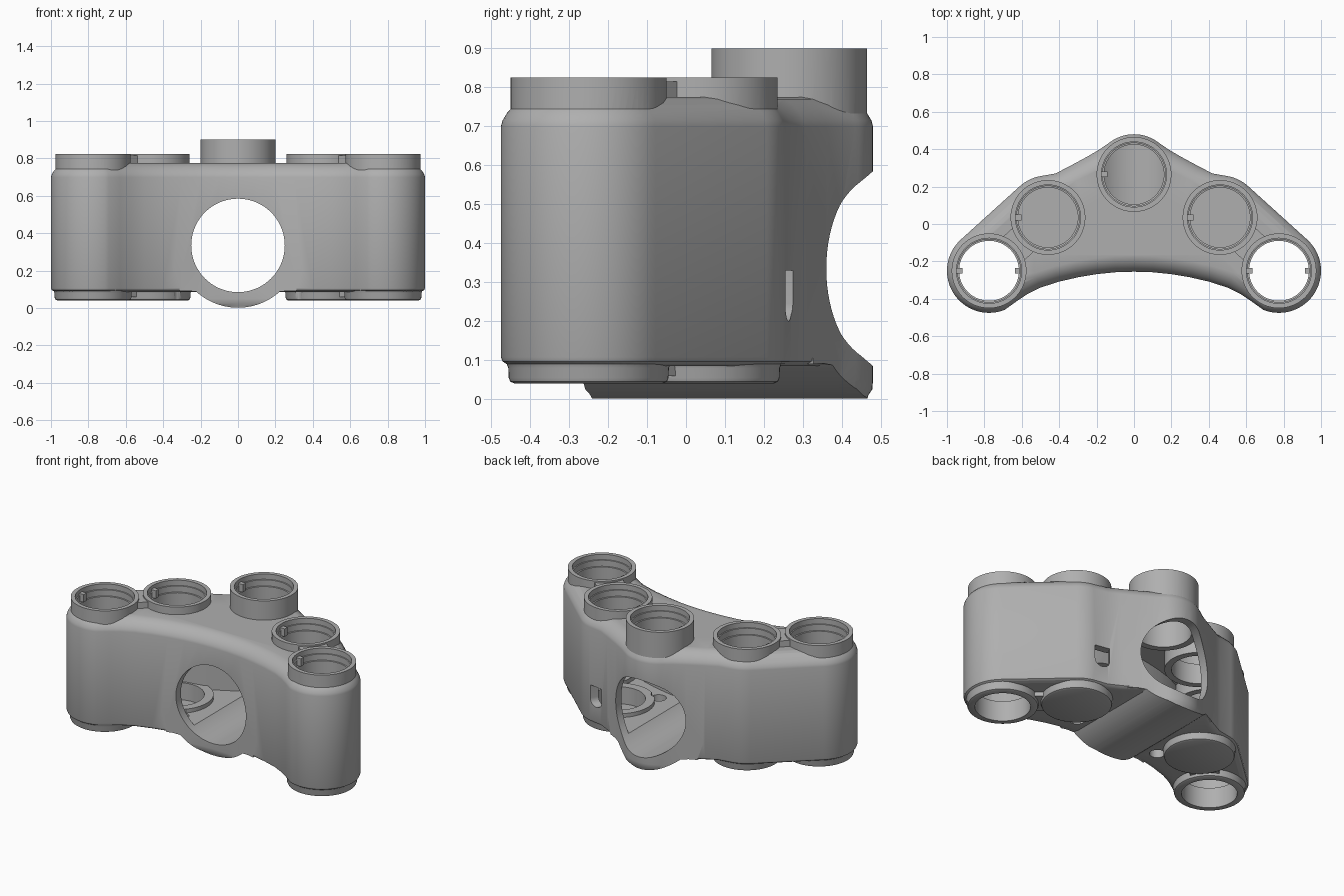
import bpy, bmesh
from math import radians, cos, sin, atan2
from mathutils import Vector, Matrix

if "Cube" in bpy.data.objects:
    bpy.data.objects.remove(bpy.data.objects["Cube"])

grey = bpy.data.materials.new("plain_grey")
grey.use_nodes = True
grey.diffuse_color = (0.43, 0.43, 0.43, 1)
grey.node_tree.nodes["Principled BSDF"].inputs["Base Color"].default_value = (0.43, 0.43, 0.43, 1)

END, MID, CENTRE = Vector((0.775, -0.25)), Vector((0.46, 0.035)), Vector((0, 0.265))
AXIS_Z = 0.335  # height of the cross tunnel


def arc(c, r, a, b, n):
    return [Vector((c[0] + r * cos(radians(a + (b - a) * i / n)),
                    c[1] + r * sin(radians(a + (b - a) * i / n)))) for i in range(n + 1)]


def both(p):
    return [Vector((s * p[0], p[1])) for s in (-1, 1)]


def make(name, bm):
    bmesh.ops.recalc_face_normals(bm, faces=bm.faces)
    me = bpy.data.meshes.new(name)
    bm.to_mesh(me)
    bm.free()
    me.materials.append(grey)
    ob = bpy.data.objects.new(name, me)
    bpy.context.collection.objects.link(ob)
    return ob


def loft(name, layers):
    """Closed solid through rings of equal point count."""
    bm = bmesh.new()
    rings = [[bm.verts.new(p) for p in layer] for layer in layers]
    n = len(rings[0])
    for lo, hi in zip(rings, rings[1:]):
        for i in range(n):
            j = (i + 1) % n
            bm.faces.new((lo[i], lo[j], hi[j], hi[i]))
    bm.faces.new(rings[0])
    bm.faces.new(rings[-1])
    return make(name, bm)


def inset(pts, d):
    """Move a counter-clockwise outline inward by d."""
    out = []
    for i, p in enumerate(pts):
        a = (p - pts[i - 1]).normalized()
        b = (pts[(i + 1) % len(pts)] - p).normalized()
        m = Vector((-a.y - b.y, a.x + b.x)).normalized()
        out.append(p + m * d / max(0.5, m.dot(Vector((-a.y, a.x)))))
    return out


def outline_loft(name, steps):
    return loft(name, [[(p.x, p.y, z) for p in inset(OUTLINE, d)] for d, z in steps])


def turned(name, c, steps, n=64):
    """Upright round solid from (radius, height) steps."""
    return loft(name, [[(p.x, p.y, z) for p in arc(c, r, 0, 360 * (n - 1) / n, n - 1)]
                       for r, z in steps])


def prism(name, pts, y0, y1):
    """Solid from an x-z profile running along y."""
    return loft(name, [[(p[0], y, p[1]) for p in pts] for y in (y0, y1)])


def block(name, loc, size, turn=0):
    bm = bmesh.new()
    bmesh.ops.create_cube(bm, size=1)
    bmesh.ops.transform(bm, verts=bm.verts, matrix=Matrix.Translation(loc)
                        @ Matrix.Rotation(turn, 4, 'Z') @ Matrix.Diagonal((*size, 1)))
    return make(name, bm)


def combine(target, other, op):
    mod = target.modifiers.new(op.lower(), 'BOOLEAN')
    mod.object, mod.operation, mod.solver = other, op, 'EXACT'
    bpy.context.view_layer.update()
    done = bpy.data.meshes.new_from_object(
        target.evaluated_get(bpy.context.evaluated_depsgraph_get()))
    target.modifiers.clear()
    target.data = done
    bpy.data.objects.remove(other)


# Plan outline: concave front, round ends, lobed back
half = [Vector(p) for p in ((0.1, -0.258), (0.2, -0.268), (0.3, -0.285), (0.4, -0.308),
                            (0.5, -0.34), (0.57, -0.375), (0.63, -0.415))]
half += arc(END, 0.225, -112, 50, 30) + arc(MID, 0.225, 50, 76, 5)
half += [Vector(p) for p in ((0.42, 0.27), (0.35, 0.306), (0.25, 0.36), (0.185, 0.398))]
half += arc(CENTRE, 0.215, 52, 84, 7)
OUTLINE = [Vector((0, -0.255))] + half + [Vector((0, 0.48))] \
    + [Vector((-p.x, p.y)) for p in reversed(half)]

# Outer body with softened rims
body = outline_loft("holder_body", [(0.035, 0.085), (0.015, 0.09), (0.004, 0.097), (0, 0.108),
                                    (0, 0.7), (0.004, 0.715), (0.016, 0.735),
                                    (0.035, 0.755), (0.06, 0.77), (0.085, 0.776)])

# Belly of the tunnel below the body
belly = prism("belly", [Vector((0.34, 0.2)), Vector((-0.34, 0.2)), Vector((-0.31, 0.09)),
                        Vector((-0.265, 0.092))]
              + arc((0, AXIS_Z), 0.333, -132, -48, 28)
              + [Vector((0.265, 0.092)), Vector((0.31, 0.09))], -0.6, 0.6)
combine(belly, outline_loft("belly_limit", [(0.02, -0.02), (0.012, 0.01), (0.002, 0.025),
                                            (0, 0.05), (0, 0.3)]), 'INTERSECT')
combine(body, belly, 'UNION')

# Hollow inside
combine(body, outline_loft("hollow", [(0.05, 0.145), (0.05, 0.725)]), 'DIFFERENCE')

# Round sockets above and below, joined by necks
for c in both(END) + both(MID):
    combine(body, turned("top_boss", c, [(0.2, 0.62), (0.2, 0.825)]), 'UNION')
    combine(body, turned("bottom_boss", c, [(0.19, 0.04), (0.201, 0.045), (0.205, 0.055),
                                            (0.206, 0.08), (0.214, 0.1), (0.214, 0.17)]), 'UNION')
combine(body, turned("centre_boss", CENTRE, [(0.2, 0.59), (0.2, 0.9)]), 'UNION')
for s in (-1, 1):
    mid = (END + MID) / 2
    turn = atan2(MID.y - END.y, s * (MID.x - END.x))
    combine(body, block("top_neck", (s * mid.x, mid.y, 0.77), (0.12, 0.17, 0.09), turn), 'UNION')
    combine(body, block("bottom_neck", (s * mid.x, mid.y, 0.1), (0.12, 0.17, 0.08), turn), 'UNION')

# Bores with a wider lip and a groove
def bore(c, floor, top):
    combine(body, turned("bore", c, [(0.16, floor), (0.16, top - 0.075), (0.168, top - 0.074),
                                     (0.168, top - 0.035), (0.174, top - 0.034),
                                     (0.174, top + 0.05)]), 'DIFFERENCE')

for c in both(END):
    bore(c, -0.1, 0.825)
for c in both(MID):
    bore(c, 0.06, 0.825)
bore(CENTRE, 0.4, 0.9)

# Cross tunnel
combine(body, prism("tunnel", arc((0, AXIS_Z), 0.25, 0, 355, 71), -0.7, 0.7), 'DIFFERENCE')

# Small round holes in the underside
for c in both((0.3, -0.15)):
    combine(body, turned("drain", c, [(0.045, -0.1), (0.045, 0.3)], 24), 'DIFFERENCE')

# Side slot with a rounded foot
slot = prism("slot", [Vector((0.045, 0.33)), Vector((-0.045, 0.33))]
             + arc((0, 0.245), 0.045, 180, 360, 12), -0.1, 0.1)
slot.data.transform(Matrix.Translation((0.45, 0.25, 0)) @ Matrix.Rotation(radians(-30), 4, 'Z'))
combine(body, slot, 'DIFFERENCE')

# Locating keys inside the bores
for c in both(END) + both(MID) + [CENTRE]:
    top = 0.9 if c == CENTRE else 0.825
    combine(body, block("key", (c.x - 0.158, c.y, top - 0.045), (0.034, 0.03, 0.05)), 'UNION')
for c in both(END):
    combine(body, block("low_key", (c.x + 0.153, c.y, 0.09), (0.03, 0.03, 0.04)), 'UNION')

# Smooth shading with crisp edges
bpy.ops.object.select_all(action='DESELECT')
body.select_set(True)
bpy.context.view_layer.objects.active = body
bpy.ops.object.shade_smooth_by_angle(angle=radians(30))
